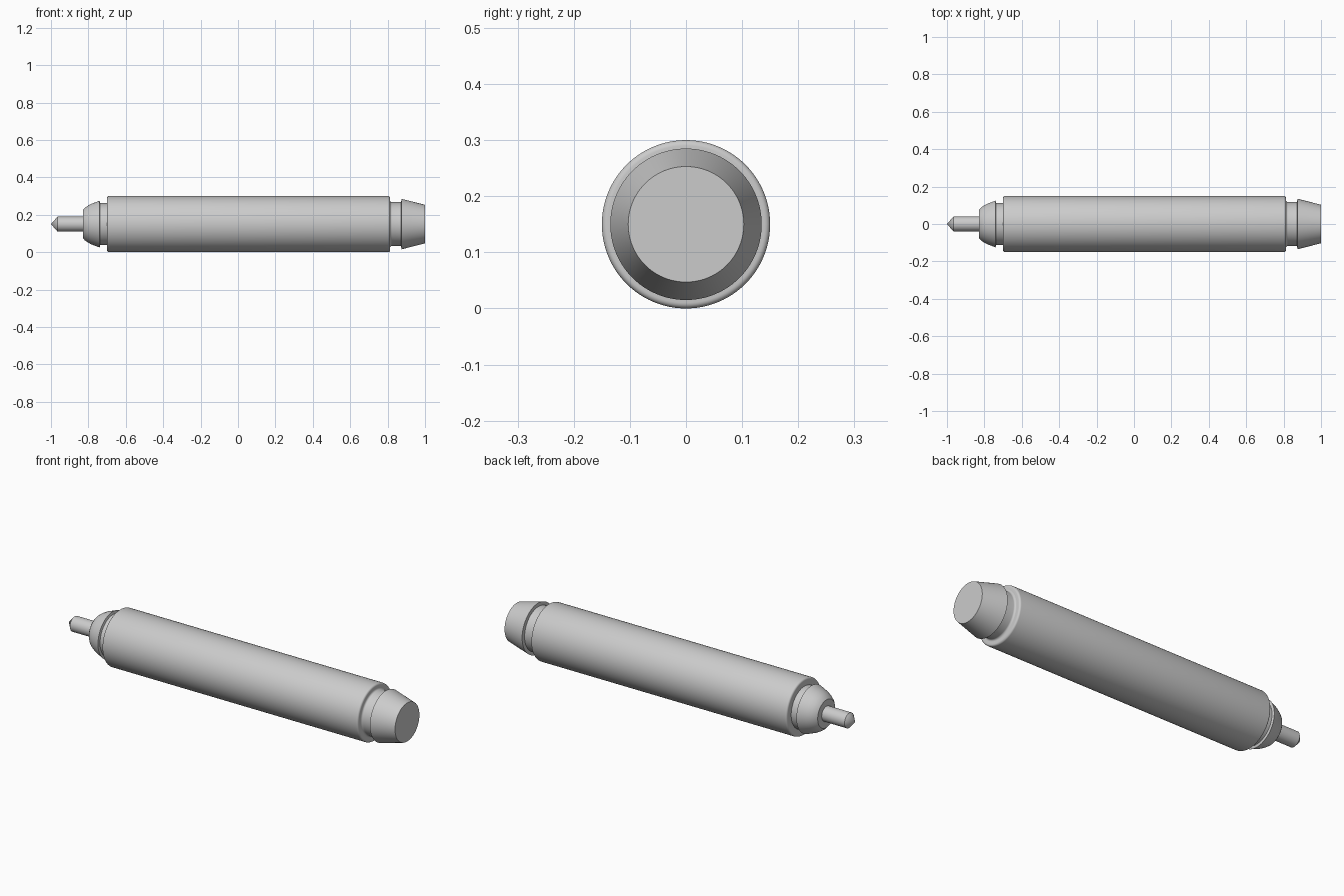
import bpy
import bmesh
import math
from mathutils import Matrix

if "Cube" in bpy.data.objects:
    bpy.data.objects.remove(bpy.data.objects["Cube"])

AXIS_Z = 0.15
SEGMENTS = 96


def arc(cx, cr, rad, a0, a1, steps=5):
    """Points (x, radius) along a circular arc, angles in degrees."""
    pts = []
    for i in range(steps + 1):
        a = math.radians(a0 + (a1 - a0) * i / steps)
        pts.append((cx + rad * math.cos(a), cr + rad * math.sin(a)))
    return pts


def lathe(name, profile):
    """Spin an (x, radius) profile, listed from left to right, about the long axis."""
    bm = bmesh.new()
    verts = [bm.verts.new((x, 0, r)) for x, r in profile]
    edges = [bm.edges.new(pair) for pair in zip(verts, verts[1:])]
    bmesh.ops.spin(bm, geom=verts + edges, cent=(0, 0, 0), axis=(1, 0, 0),
                   angle=math.tau, steps=SEGMENTS)
    bmesh.ops.remove_doubles(bm, verts=bm.verts, dist=1e-5)
    bmesh.ops.recalc_face_normals(bm, faces=bm.faces)
    # Make sure normals of open shells point away from the axis
    if sum(f.normal.y * f.calc_center_median().y + f.normal.z * f.calc_center_median().z
           for f in bm.faces) < 0:
        bmesh.ops.reverse_faces(bm, faces=bm.faces)
    bmesh.ops.transform(bm, matrix=Matrix.Translation((0, 0, AXIS_Z)), verts=bm.verts)
    mesh = bpy.data.meshes.new(name)
    bm.to_mesh(mesh)
    bm.free()
    obj = bpy.data.objects.new(name, mesh)
    bpy.context.collection.objects.link(obj)
    bpy.ops.object.select_all(action='DESELECT')
    obj.select_set(True)
    bpy.context.view_layer.objects.active = obj
    bpy.ops.object.shade_smooth_by_angle(angle=math.radians(30))
    return obj


# Thin pin with a conical point
lathe("pin", [(-1.0, 0), (-0.965, 0.04), (-0.83, 0.04)])

# Rounded nose and the groove behind it
lathe("nose", [(-0.83, 0.04), (-0.83, 0.074), (-0.82, 0.086), (-0.805, 0.097),
               (-0.785, 0.108), (-0.74, 0.125), (-0.737, 0.112), (-0.70, 0.112)])

# Long barrel with rounded rims
lathe("barrel", [(-0.70, 0.112)] + arc(-0.69, 0.14, 0.01, 180, 90)
      + arc(0.803, 0.14, 0.01, 90, 0) + [(0.813, 0.127)])

# Tapered end plug with a filleted groove
lathe("end_plug", arc(0.823, 0.127, 0.01, 180, 270)
      + [(0.872, 0.117), (0.874, 0.135), (1.0, 0.103), (1.0, 0)])
